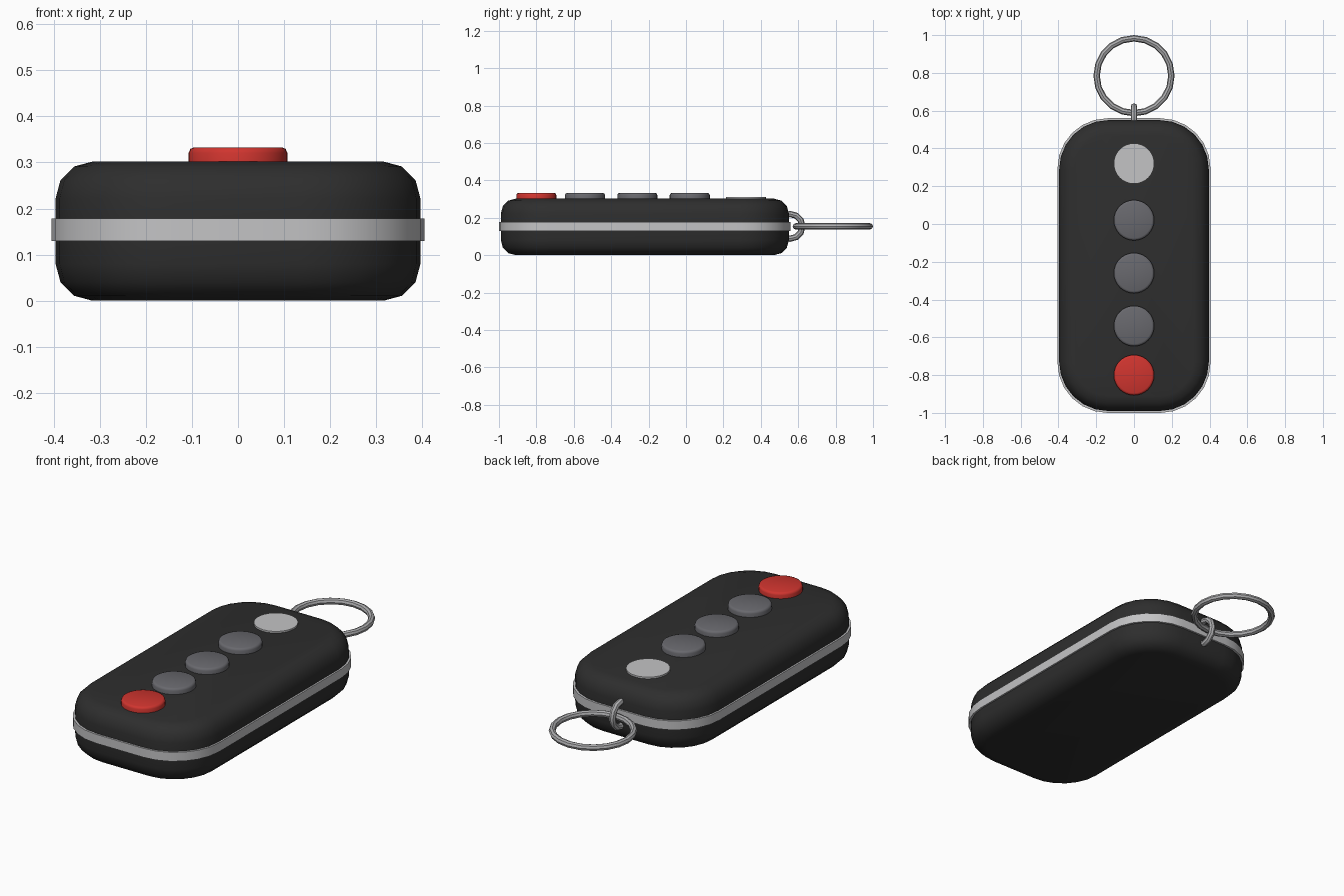
import bpy, bmesh, math
from math import sin, cos, pi

cube = bpy.data.objects.get("Cube")
if cube:
    bpy.data.objects.remove(cube, do_unlink=True)


def material(name, rgb):
    m = bpy.data.materials.new(name)
    m.use_nodes = True
    colour = (*rgb, 1)
    m.diffuse_color = colour
    m.node_tree.nodes["Principled BSDF"].inputs["Base Color"].default_value = colour
    return m


BLACK = material("black plastic", (0.027, 0.027, 0.027))
SILVER = material("silver trim", (0.55, 0.55, 0.56))
STEEL = material("ring steel", (0.42, 0.42, 0.43))
GREY = material("grey rubber", (0.14, 0.14, 0.155))
RED = material("red rubber", (0.63, 0.035, 0.028))

MID_Y = -0.22   # centre of the case along its length
TOP = 0.302     # height of the case
MID_Z = 0.154


def finish(name, bm, mat, angle=35):
    bmesh.ops.recalc_face_normals(bm, faces=bm.faces)
    mesh = bpy.data.meshes.new(name)
    bm.to_mesh(mesh)
    bm.free()
    mesh.materials.append(mat)
    ob = bpy.data.objects.new(name, mesh)
    bpy.context.collection.objects.link(ob)
    bpy.ops.object.select_all(action="DESELECT")
    bpy.context.view_layer.objects.active = ob
    ob.select_set(True)
    bpy.ops.object.shade_smooth_by_angle(angle=math.radians(angle))
    return ob


def outline(hx, hy, r, steps=6):
    """Rounded rectangle as a list of x, y points."""
    pts = []
    for q, (sx, sy) in enumerate([(1, 1), (-1, 1), (-1, -1), (1, -1)]):
        for i in range(steps + 1):
            a = (q + i / steps) * pi / 2
            pts.append((sx * (hx - r) + r * cos(a), sy * (hy - r) + r * sin(a)))
    return pts


def loft(name, levels, hx, hy, r, centre_y, mat, angle=35, steps=6):
    """Stack inset outlines; each level is (inset, height)."""
    bm = bmesh.new()
    rings = [[bm.verts.new((x, y + centre_y, z))
              for x, y in outline(hx - d, hy - d, r - d, steps)] for d, z in levels]
    for low, high in zip(rings, rings[1:]):
        for i in range(len(low)):
            j = (i + 1) % len(low)
            bm.faces.new((low[i], low[j], high[j], high[i]))
    bm.faces.new(rings[0])
    bm.faces.new(rings[-1])
    bmesh.ops.remove_doubles(bm, verts=bm.verts, dist=0.0001)
    return finish(name, bm, mat, angle)


def rounded(z0, z1, b, steps=3, bottom=True):
    """Levels for a block whose rims are rounded by radius b."""
    arc = [(b - b * cos(i / steps * pi / 2), b - b * sin(i / steps * pi / 2))
           for i in range(steps + 1)]
    top = [(d, z1 - h) for d, h in zip([a[0] for a in arc], [a[1] for a in reversed(arc)][::-1])]
    low = [(d, z0 + h) for d, h in arc][::-1] if bottom else [(0, z0)]
    return low + top


def torus(name, major, minor, n, m, centre, mat, upright=False):
    bm = bmesh.new()
    grid = []
    for i in range(n):
        a = 2 * pi * i / n
        row = []
        for k in range(m):
            b = 2 * pi * k / m
            u, v = ((major + minor * cos(b)) * f(a) for f in (cos, sin))
            w = minor * sin(b)
            p = (w, u, v) if upright else (u, v, w)
            row.append(bm.verts.new([c + d for c, d in zip(centre, p)]))
        grid.append(row)
    for i in range(n):
        for k in range(m):
            a, b = grid[i], grid[(i + 1) % n]
            bm.faces.new((a[k], b[k], b[(k + 1) % m], a[(k + 1) % m]))
    return finish(name, bm, mat)


# Case and the trim band around its middle
loft("case", rounded(0, TOP, 0.08), 0.396, 0.77, 0.26, MID_Y, BLACK)
loft("trim_band", [(0, 0.13), (0, 0.178)], 0.405, 0.78, 0.265, MID_Y, SILVER)

# Raised buttons, front to back, and the flat silver disc
R = 0.107
for name, y, mat in (("red_button", -0.8, RED), ("front_button", -0.54, GREY),
                     ("middle_button", -0.26, GREY), ("back_button", 0.02, GREY)):
    loft(name, rounded(TOP - 0.01, 0.333, 0.012, 2, False), R, R, R, y, mat, 50, 8)
loft("silver_disc", [(0, TOP - 0.01), (0, 0.311)], R, R, R, 0.32, SILVER, 50, 8)

# Fixing loop and key ring
torus("fixing_loop", 0.066, 0.017, 12, 8, (0, 0.556, MID_Z), STEEL, True)
torus("key_ring", 0.198, 0.017, 20, 8, (0, 0.785, MID_Z), STEEL)
